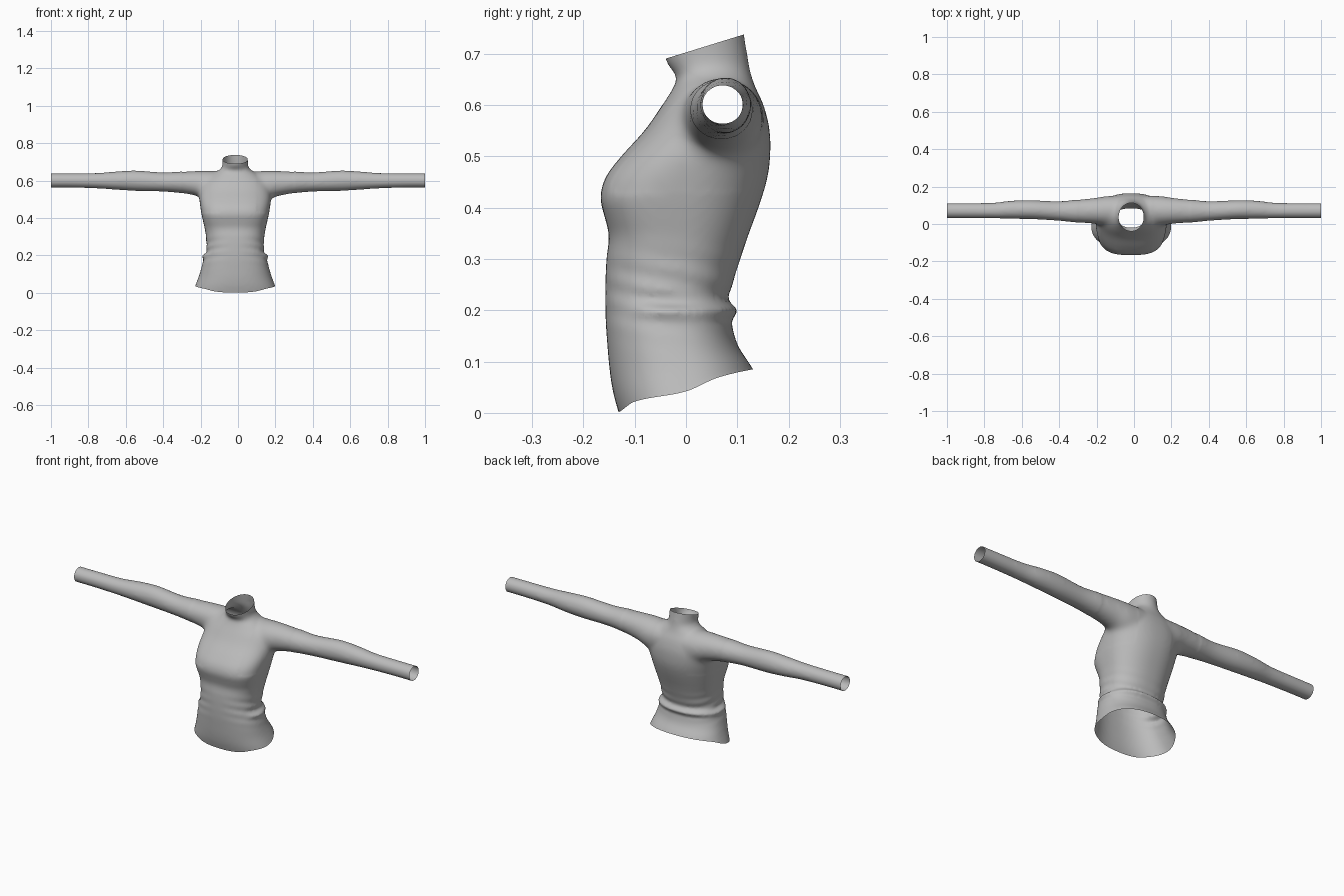
import bpy, bmesh, math
from mathutils import Vector

if "Cube" in bpy.data.objects:
    bpy.data.objects.remove(bpy.data.objects["Cube"])

BODY_X = -0.015   # the body sits slightly off the sleeve centre

# Torso: height, half width, front y, back y
TORSO = [
    (-0.04, 0.240, -0.118, 0.160), (0.00, 0.228, -0.131, 0.150), (0.04, 0.213, -0.142, 0.143),
    (0.085, 0.196, -0.149, 0.130), (0.13, 0.182, -0.153, 0.102), (0.17, 0.172, -0.156, 0.090),
    (0.20, 0.163, -0.157, 0.088), (0.25, 0.154, -0.157, 0.091), (0.30, 0.156, -0.155, 0.106),
    (0.345, 0.163, -0.150, 0.121), (0.38, 0.171, -0.158, 0.134), (0.42, 0.180, -0.167, 0.148),
    (0.46, 0.187, -0.156, 0.159), (0.50, 0.192, -0.126, 0.164), (0.55, 0.187, -0.081, 0.163),
    (0.60, 0.165, -0.046, 0.151), (0.635, 0.122, -0.024, 0.135), (0.655, 0.088, -0.018, 0.128),
    (0.672, 0.072, -0.031, 0.124), (0.69, 0.068, -0.041, 0.121), (0.74, 0.068, -0.050, 0.113),
    (0.80, 0.068, -0.060, 0.106),
]
# Sleeve: x, front y, back y, bottom z, top z
SLEEVE = [
    (0.05, 0.010, 0.150, 0.500, 0.645), (0.14, -0.008, 0.150, 0.490, 0.652),
    (0.20, 0.000, 0.141, 0.513, 0.652), (0.30, 0.008, 0.130, 0.533, 0.648),
    (0.40, 0.018, 0.121, 0.542, 0.643), (0.55, 0.027, 0.126, 0.546, 0.653),
    (0.65, 0.029, 0.124, 0.552, 0.648), (0.75, 0.031, 0.113, 0.559, 0.640),
    (0.90, 0.032, 0.111, 0.563, 0.638), (1.04, 0.032, 0.111, 0.563, 0.638),
]
# Hem: y, rise of the lower edge
HEM = [(-0.14, 0.0), (-0.13, 0.002), (-0.10, 0.022), (0.0, 0.042), (0.06, 0.068), (0.13, 0.085), (0.17, 0.09)]


def sample(table, t):
    """Smooth interpolation of the table columns at t."""
    t = min(max(t, table[0][0]), table[-1][0])
    i = 0
    while i < len(table) - 2 and t > table[i + 1][0]:
        i += 1
    p1, p2 = table[i], table[i + 1]
    p0, p3 = table[max(i - 1, 0)], table[min(i + 2, len(table) - 1)]
    h = p2[0] - p1[0]
    u = (t - p1[0]) / h
    out = []
    for k in range(1, len(p1)):
        m1 = (p2[k] - p0[k]) / (p2[0] - p0[0]) * h
        m2 = (p3[k] - p1[k]) / (p3[0] - p1[0]) * h
        out.append((2*u**3 - 3*u**2 + 1) * p1[k] + (u**3 - 2*u**2 + u) * m1
                   + (3*u**2 - 2*u**3) * p2[k] + (u**3 - u**2) * m2)
    return out


def bell(v, centre, width):
    return math.exp(-((v - centre) / width) ** 2)


def hem_rise(y, z):
    return sample(HEM, min(max(y, -0.14), 0.17))[0] * min(1, max(0, 1 - z / 0.18))


def power(v, n):
    return math.copysign(abs(v) ** (2 / n), v)


def torso_point(z, a):
    half, front, back = sample(TORSO, z)
    c, s = math.cos(a), math.sin(a)
    # fuller corners around the bust, round at the collar
    n = 2 + (0.3 if s > 0 else 0.35 + 0.65 * bell(z, 0.41, 0.09)) * min(1, max(0, (0.67 - z) / 0.08))
    mid = (front + back) / 2
    x = BODY_X + half * power(c, n)
    y = mid + (back - front) / 2 * power(s, n)
    # waist fold round the back and sides, fine wrinkles at the flanks
    w = min(1, max(0, (s + 0.6) / 0.6))
    d = w * (0.016 * bell(z, 0.199, 0.010) - 0.008 * bell(z, 0.224, 0.013))
    d += 0.004 * abs(c) * bell(z, 0.235, 0.06) * math.sin(z * 140 + 4 * s)
    return x + d * c, y + d * s


def loft(bm, rings):
    """Skin closed rings and cap both ends."""
    loops = [[bm.verts.new(p) for p in ring] for ring in rings]
    n = len(loops[0])
    for a, b in zip(loops, loops[1:]):
        for i in range(n):
            bm.faces.new((a[i], a[(i + 1) % n], b[(i + 1) % n], b[i]))
    bm.faces.new(loops[0][::-1])
    bm.faces.new(loops[-1])


bm = bmesh.new()

# Torso and collar, with the hem straightened so it can be trimmed level
rings = []
for i in range(136):
    z = -0.03 + i * 0.006
    ring = []
    for j in range(72):
        a = 2 * math.pi * j / 72
        x, y = torso_point(z, a)
        for _ in range(3):
            x, y = torso_point(z + hem_rise(y, z), a)
        ring.append((x, y, z))
    rings.append(ring)
loft(bm, rings)

# Sleeves
for side in (-1, 1):
    rings = []
    for i in range(67):
        x = 0.05 + i * 0.015
        front, back, low, high = sample(SLEEVE, x)
        rings.append([(side * x,
                       (front + back) / 2 + ((back - front) / 2 + 0.001) * math.cos(a),
                       (low + high) / 2 + ((high - low) / 2 + 0.001) * math.sin(a))
                      for a in (2 * math.pi * j / 32 for j in range(32))])
    loft(bm, rings)
bmesh.ops.recalc_face_normals(bm, faces=bm.faces[:])

mesh = bpy.data.meshes.new("pullover")
bm.to_mesh(mesh)
bm.free()
pullover = bpy.data.objects.new("pullover", mesh)
bpy.context.collection.objects.link(pullover)

# Fuse torso and sleeves into one skin
fuse = pullover.modifiers.new("fuse", 'REMESH')
fuse.mode = 'VOXEL'
fuse.voxel_size = 0.007
depsgraph = bpy.context.evaluated_depsgraph_get()
fused = bpy.data.meshes.new_from_object(pullover.evaluated_get(depsgraph))
pullover.modifiers.clear()
pullover.data = fused
bpy.data.meshes.remove(mesh)
fused.name = "pullover"

bm = bmesh.new()
bm.from_mesh(fused)


def relax(verts, times):
    for _ in range(times):
        bmesh.ops.smooth_vert(bm, verts=verts, factor=0.5,
                              use_axis_x=True, use_axis_y=True, use_axis_z=True)


# Soften everything, and the armholes more
relax(bm.verts[:], 7)
relax([v for v in bm.verts if 0.1 < abs(v.co.x) < 0.3 and v.co.z > 0.43], 25)

# Open the cuffs, hem and collar
for point, normal in (((1, 0, 0), (1, 0, 0)), ((-1, 0, 0), (-1, 0, 0)),
                      ((0, 0, 0), (0, 0, -1)), ((0, -0.04, 0.69), (0, -0.047, 0.152))):
    bmesh.ops.bisect_plane(bm, geom=bm.verts[:] + bm.edges[:] + bm.faces[:], dist=1e-4,
                           plane_co=Vector(point), plane_no=Vector(normal).normalized(),
                           clear_outer=True)

# Curve the hem up towards the back
for v in bm.verts:
    v.co.z += hem_rise(v.co.y, v.co.z)
for f in bm.faces:
    f.smooth = True
bm.to_mesh(fused)
bm.free()

grey = bpy.data.materials.new("grey knit")
grey.diffuse_color = (0.5, 0.5, 0.5, 1)
grey.use_nodes = True
grey.node_tree.nodes["Principled BSDF"].inputs["Base Color"].default_value = grey.diffuse_color
fused.materials.clear()
fused.materials.append(grey)
